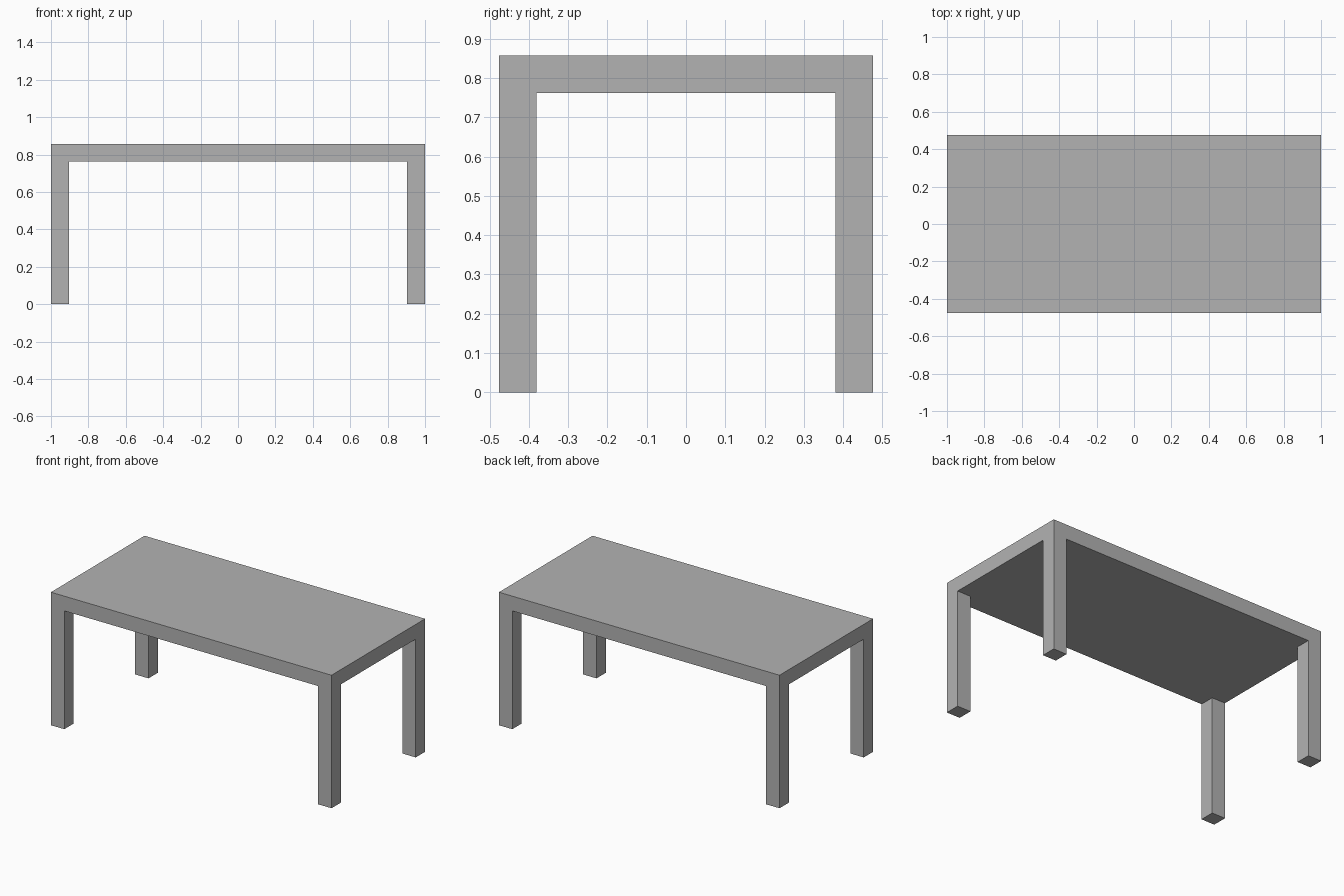
import bpy
import bmesh

cube = bpy.data.objects.get("Cube")
if cube:
    bpy.data.objects.remove(cube, do_unlink=True)

# Proportions: the table is 21 leg widths long, 10 deep and 9 high
LEG = 2 / 21
HALF_X, HALF_Y = 1.0, 5 * LEG
HEIGHT = 9 * LEG
UNDERSIDE = HEIGHT - LEG

grey = bpy.data.materials.new("grey")
grey.use_nodes = True
colour = (0.45, 0.45, 0.45, 1)
grey.diffuse_color = colour
grey.node_tree.nodes["Principled BSDF"].inputs["Base Color"].default_value = colour

bm = bmesh.new()

# Underside grid, with a leg-sized square in each corner
xs = [-HALF_X, LEG - HALF_X, HALF_X - LEG, HALF_X]
ys = [-HALF_Y, LEG - HALF_Y, HALF_Y - LEG, HALF_Y]
grid = [[bm.verts.new((x, y, UNDERSIDE)) for y in ys] for x in xs]
panels = {}
for i in range(3):
    for j in range(3):
        panels[i, j] = bm.faces.new((grid[i][j], grid[i][j + 1],
                                     grid[i + 1][j + 1], grid[i + 1][j]))


def extrude(faces, distance, keep=False):
    """Pull a patch of faces straight up or down."""
    result = bmesh.ops.extrude_face_region(bm, geom=faces, use_keep_orig=keep)
    verts = [g for g in result["geom"] if isinstance(g, bmesh.types.BMVert)]
    bmesh.ops.translate(bm, verts=verts, vec=(0, 0, distance))
    if not keep:
        bmesh.ops.delete(bm, geom=[f for f in faces if f.is_valid],
                         context="FACES_ONLY")


# Tabletop thickness, then the four legs out of its corners
extrude(list(panels.values()), LEG, keep=True)
for i in (0, 2):
    for j in (0, 2):
        extrude([panels[i, j]], -UNDERSIDE)

# Merge coplanar faces into clean flat sides
bmesh.ops.recalc_face_normals(bm, faces=bm.faces[:])
bmesh.ops.dissolve_limit(bm, angle_limit=0.01, verts=bm.verts[:],
                         edges=bm.edges[:])
bmesh.ops.recalc_face_normals(bm, faces=bm.faces[:])

mesh = bpy.data.meshes.new("table")
bm.to_mesh(mesh)
bm.free()
mesh.materials.append(grey)
table = bpy.data.objects.new("table", mesh)
bpy.context.collection.objects.link(table)
